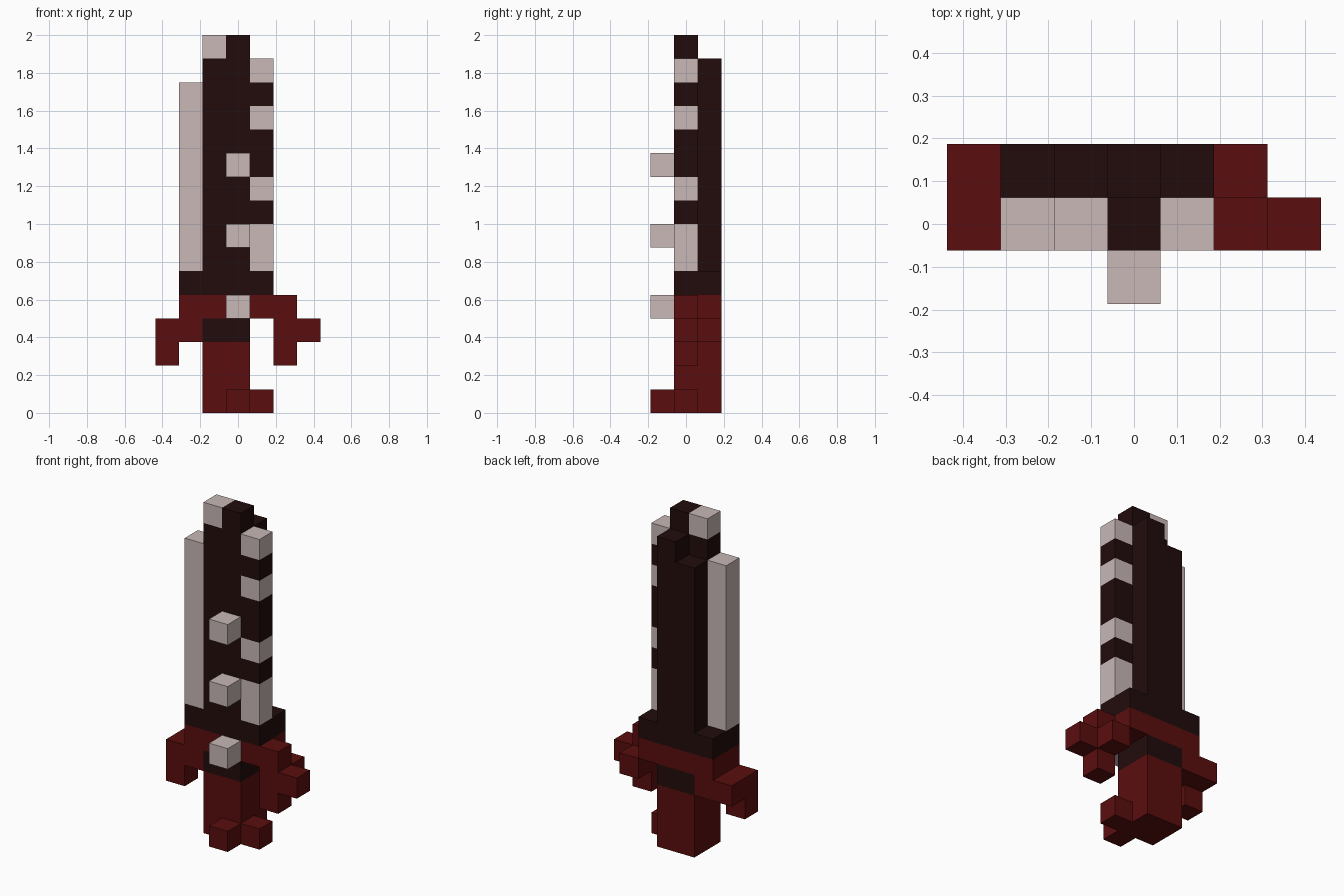
import bpy, bmesh, math
from mathutils import Vector

if "Cube" in bpy.data.objects:
    bpy.data.objects.remove(bpy.data.objects["Cube"])

S = 0.125  # block size


def material(name, rgb):
    m = bpy.data.materials.new(name)
    m.diffuse_color = (*rgb, 1)
    m.use_nodes = True
    m.node_tree.nodes["Principled BSDF"].inputs["Base Color"].default_value = m.diffuse_color
    return m


DARK = material("dark_blade", (0.0152, 0.0037, 0.0034))
RED = material("deep_red", (0.102, 0.004, 0.004))
BONE = material("pale_bone", (0.578, 0.479, 0.474))

cells = {}      # block position -> part name
colours = {}    # part name -> material


def box(part, mat, xs, ys, zs):
    """Fill an inclusive range of blocks; x 0-6, y 0-2, z 0-15."""
    colours[part] = mat
    for x in range(xs[0], xs[1] + 1):
        for y in range(ys[0], ys[1] + 1):
            for z in range(zs[0], zs[1] + 1):
                cells[x, y, z] = part


# Grip and pommel
box("grip", RED, (2, 3), (1, 2), (0, 2))
box("pommel", RED, (4, 4), (1, 1), (0, 0))
box("pommel", RED, (3, 3), (0, 0), (0, 0))
box("grip_collar", DARK, (2, 3), (1, 2), (3, 3))

# Crossguard with hooked ends
box("guard", RED, (1, 4), (1, 2), (4, 4))
box("guard", RED, (5, 5), (1, 1), (4, 4))
box("guard_left_hook", RED, (0, 1), (1, 2), (3, 3))
box("guard_left_hook", RED, (0, 0), (1, 1), (2, 2))
box("guard_right_hook", RED, (5, 5), (1, 2), (3, 3))
box("guard_right_hook", RED, (5, 5), (1, 1), (2, 2))
box("guard_right_hook", RED, (6, 6), (1, 1), (3, 3))

# Blade
box("blade", DARK, (1, 4), (1, 2), (5, 5))
box("blade", DARK, (2, 4), (1, 1), (6, 14))
box("blade", DARK, (3, 3), (1, 1), (15, 15))
box("blade", DARK, (2, 2), (2, 2), (6, 13))
box("blade", DARK, (3, 3), (2, 2), (6, 14))

# Bone edge, tip, teeth and studs
box("bone_edge", BONE, (1, 1), (1, 1), (6, 13))
box("bone_tip", BONE, (2, 2), (1, 1), (15, 15))
for z0, z1 in ((6, 7), (9, 9), (12, 12), (14, 14)):
    box("bone_teeth", BONE, (4, 4), (1, 1), (z0, z1))
for z in (4, 7, 10):
    box("bone_studs", BONE, (3, 3), (0, 0), (z, z))

# Turn each part into a mesh, keeping only the outward faces
for part, mat in colours.items():
    bm = bmesh.new()
    for c, p in cells.items():
        if p != part:
            continue
        mid = Vector(((c[0] - 3) * S, (c[1] - 1) * S, (c[2] + 0.5) * S))
        for a in range(3):
            for sign in (-1, 1):
                n = [0, 0, 0]
                n[a] = sign
                if tuple(i + j for i, j in zip(c, n)) in cells:
                    continue
                n = Vector(n)
                u = Vector([1.0 if i == (a + 1) % 3 else 0.0 for i in range(3)])
                v = n.cross(u)
                ring = [n + u + v, n - u + v, n - u - v, n + u - v]
                bm.faces.new([bm.verts.new(mid + r * S / 2) for r in ring])
    bmesh.ops.remove_doubles(bm, verts=bm.verts[:], dist=1e-4)
    bmesh.ops.dissolve_limit(bm, angle_limit=math.radians(1),
                             verts=bm.verts[:], edges=bm.edges[:])
    me = bpy.data.meshes.new(part)
    bm.to_mesh(me)
    bm.free()
    me.materials.append(mat)
    bpy.context.collection.objects.link(bpy.data.objects.new(part, me))
